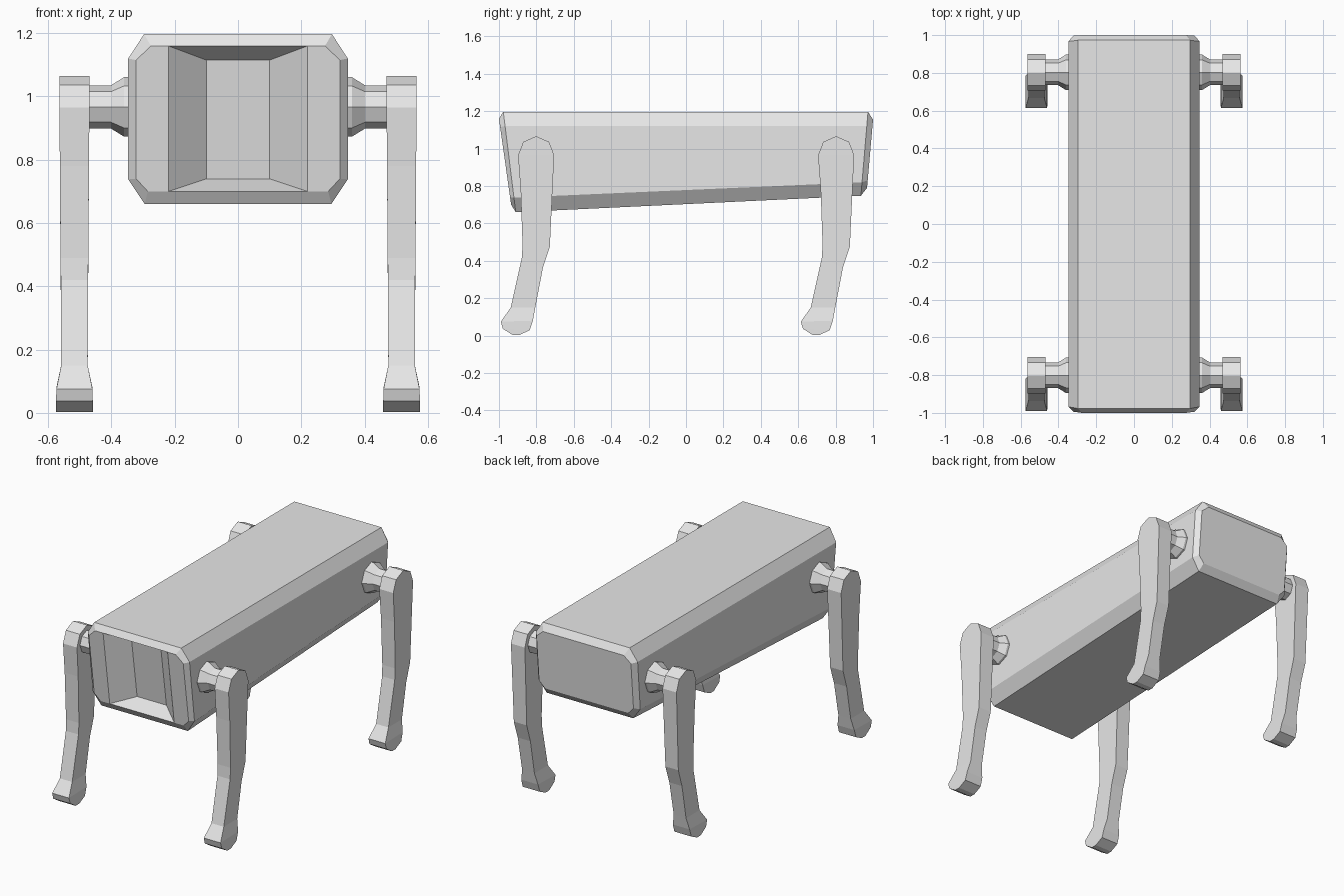
import bpy, math

if "Cube" in bpy.data.objects:
    bpy.data.objects.remove(bpy.data.objects["Cube"])

grey = bpy.data.materials.new("plain grey")
grey.diffuse_color = (0.8, 0.8, 0.8, 1)
grey.use_nodes = True
grey.node_tree.nodes["Principled BSDF"].inputs["Base Color"].default_value = grey.diffuse_color


def add_object(name, verts, faces):
    mesh = bpy.data.meshes.new(name)
    mesh.from_pydata(verts, [], faces)
    mesh.materials.append(grey)
    obj = bpy.data.objects.new(name, mesh)
    bpy.context.collection.objects.link(obj)
    # consistent outward normals
    bpy.context.view_layer.objects.active = obj
    obj.select_set(True)
    bpy.ops.object.mode_set(mode='EDIT')
    bpy.ops.mesh.select_all(action='SELECT')
    bpy.ops.mesh.normals_make_consistent(inside=False)
    bpy.ops.object.mode_set(mode='OBJECT')
    obj.select_set(False)
    return obj


def bridge(a, b, n):
    """Quads between two closed rings that start at index a and b."""
    return [(a + i, a + (i + 1) % n, b + (i + 1) % n, b + i) for i in range(n)]


def body_ring(half_w, corner_top, corner_bot, z, y_top, y_bot, inner=0.22):
    """Chamfered section with ten points per ring side pair, leaning with height."""
    z0, z1, z2, z3 = z
    right = [(inner, z3), (corner_top, z3), (half_w, z2),
             (half_w, z1), (corner_bot, z0), (inner, z0)]
    pts = right + [(-x, h) for x, h in reversed(right)]
    return [(x, y_bot + (y_top - y_bot) * (h - z0) / (z3 - z0), h) for x, h in pts]


# Body: front rim, front outer edge, back outer edge, back panel
N = 12
rings = [
    body_ring(0.322, 0.275, 0.285, (0.70, 0.74, 1.115, 1.16), -1.00, -0.935),
    body_ring(0.347, 0.297, 0.295, (0.66, 0.738, 1.12, 1.197), -0.977, -0.91),
    body_ring(0.347, 0.297, 0.295, (0.748, 0.82, 1.12, 1.197), 0.973, 0.935),
    body_ring(0.322, 0.275, 0.285, (0.79, 0.83, 1.115, 1.155), 1.00, 0.968),
]
verts = [p for r in rings for p in r]
faces = []
for k in range(3):
    faces += bridge(k * N, (k + 1) * N, N)
faces.append(tuple(range(3 * N, 4 * N)))              # back panel
faces += [tuple(range(0, 6)), tuple(range(6, 12))]    # strips beside the recess

# Tapered recess in the front
r = len(verts)
verts += [(0.10, -0.895, 1.115), (0.10, -0.84, 0.74),
          (-0.10, -0.84, 0.74), (-0.10, -0.895, 1.115)]
mouth = (0, 5, 6, 11)
for i in range(4):
    j = (i + 1) % 4
    faces.append((mouth[i], mouth[j], r + j, r + i))
faces.append((r, r + 1, r + 2, r + 3))
add_object("body", verts, faces)

# Leg rungs from shin to hip: front y, front z, back y, back z, half width
RUNGS = [
    (-0.125, 0.003, -0.09, 0.003, 0.058),
    (-0.178, 0.037, -0.034, 0.03, 0.058),
    (-0.189, 0.075, -0.018, 0.08, 0.057),
    (-0.136, 0.15, -0.005, 0.15, 0.042),
    (-0.076, 0.42, 0.036, 0.364, 0.043),
    (-0.073, 0.49, 0.073, 0.476, 0.044),
    (-0.083, 0.78, 0.087, 0.78, 0.046),
    (-0.097, 0.965, 0.096, 0.965, 0.0475),
    (-0.069, 1.036, 0.069, 1.036, 0.0475),
    (-0.003, 1.065, 0.003, 1.065, 0.0475),
]
LEG_X, HIP_Z = 0.517, 0.967


def leg(name, side, cy):
    v, f = [], []
    for yf, zf, yb, zb, w in RUNGS:
        for y, z, s in ((yf, zf, -1), (yb, zb, -1), (yb, zb, 1), (yf, zf, 1)):
            v.append((side * (LEG_X + s * w), cy + y, z))
    for k in range(len(RUNGS) - 1):
        f += bridge(4 * k, 4 * k + 4, 4)
    top = 4 * len(RUNGS) - 4
    f += [(0, 1, 2, 3), (top, top + 1, top + 2, top + 3)]
    add_object(name, v, f)


def hip(name, side, cy):
    """Octagonal axle flaring out towards the body."""
    v, f = [], []
    profile = [(0.33, 0.094), (0.36, 0.094), (0.402, 0.068), (0.48, 0.068)]
    for x, rad in profile:
        for i in range(8):
            a = i * math.pi / 4
            v.append((side * x, cy + rad * math.cos(a), HIP_Z + rad * math.sin(a)))
    for k in range(len(profile) - 1):
        f += bridge(8 * k, 8 * k + 8, 8)
    f += [tuple(range(8)), tuple(range(24, 32))]
    add_object(name, v, f)


for end, cy in (("front", -0.801), ("back", 0.803)):
    for label, side in (("left", -1), ("right", 1)):
        leg(f"{end}_{label}_leg", side, cy)
        hip(f"{end}_{label}_hip", side, cy)
